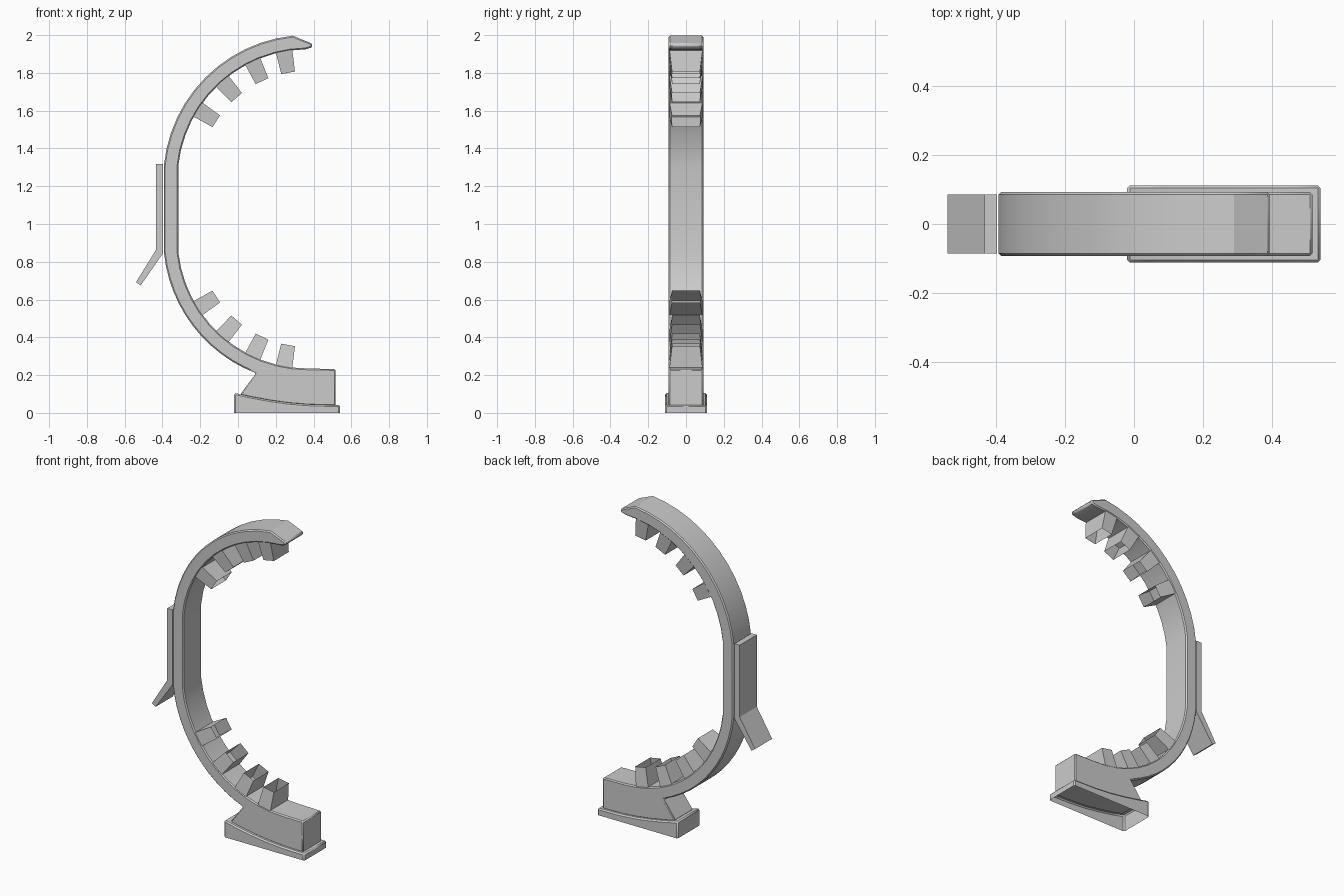
import bpy, bmesh
from math import sin, cos, radians, asin

if "Cube" in bpy.data.objects:
    bpy.data.objects.remove(bpy.data.objects["Cube"])

CX, TOP_Z, LOW_Z = 0.37, 1.235, 0.925      # centres of the two arcs
R_OUT, R_IN = 0.766, 0.69


def finish(bm, name, bevel=0.0):
    bmesh.ops.recalc_face_normals(bm, faces=bm.faces)
    me = bpy.data.meshes.new(name)
    bm.to_mesh(me)
    bm.free()
    ob = bpy.data.objects.new(name, me)
    bpy.context.collection.objects.link(ob)
    if bevel:
        m = ob.modifiers.new("edge_bevel", 'BEVEL')
        m.width, m.segments = bevel, 1
        m.limit_method, m.angle_limit = 'ANGLE', radians(40)
    return ob


def prism(pts, half):
    """Closed x-z profile extruded symmetrically along y."""
    bm = bmesh.new()
    a = [bm.verts.new((x, -half, z)) for x, z in pts]
    b = [bm.verts.new((x, half, z)) for x, z in pts]
    bm.faces.new(a)
    bm.faces.new(b[::-1])
    for i in range(len(pts)):
        j = (i + 1) % len(pts)
        bm.faces.new((a[i], a[j], b[j], b[i]))
    bmesh.ops.recalc_face_normals(bm, faces=bm.faces)
    return bm


def arc(r, start, end, up, n=12):
    """Left-hand arc points; angles in degrees from vertical."""
    cz = TOP_Z if up > 0 else LOW_Z
    out = []
    for i in range(n + 1):
        t = radians(start + (end - start) * i / n)
        out.append((CX - r * sin(t), cz + up * r * cos(t)))
    return out


# C-shaped arch with its pedestal, one continuous profile
top_curve = [(-0.02, 0.106), (0.07, 0.086), (0.17, 0.068), (0.27, 0.054),
             (0.37, 0.046), (0.46, 0.043), (0.54, 0.042)]
profile = arc(R_OUT, 6, 84.4, 1) + arc(R_OUT, 84.4, 21, -1)
profile += [(0.01, 0.095)] + [(x, z - 0.006) for x, z in top_curve[1:-1]]
profile += [(0.517, 0.036), (0.517, 0.232)]
profile += arc(R_IN, 0, 83.8, -1) + arc(R_IN, 83.8, 1, 1)
profile += [(0.393, 1.935), (0.393, 1.955)]
arch = finish(prism(profile, 0.092), "arch_and_pedestal", 0.007)

# Base skirt, open underneath
bm = prism([(-0.02, 0), (0.54, 0)] + top_curve[::-1], 0.112)
bottom = [f for f in bm.faces if all(v.co.z < 1e-5 for v in f.verts)]
bmesh.ops.delete(bm, geom=bottom, context='FACES_ONLY')
base = finish(bm, "base_skirt", 0.008)

# Back plate and its angled flap
finish(prism([(-0.433, 1.317), (-0.397, 1.317), (-0.397, 0.845), (-0.433, 0.865)], 0.085), "back_plate")
finish(prism([(-0.433, 0.865), (-0.397, 0.845), (-0.515, 0.675), (-0.54, 0.692)], 0.085), "back_flap")

# Tapered hollow blocks on the inside of both arcs, open at the tip
for up, label in ((1, "upper"), (-1, "lower")):
    cz = TOP_Z if up > 0 else LOW_Z
    for k, deg in enumerate((10.5, 25, 41, 57.5)):
        t = radians(deg)
        bm = bmesh.new()
        rings = []
        for r, w, d in ((0.692, 0.044, 0.088), (0.575, 0.037, 0.074)):
            ring = []
            for sw, sd in ((-1, -1), (1, -1), (1, 1), (-1, 1)):
                x = CX - r * sin(t) + sw * w * cos(t)
                z = cz + up * (r * cos(t) + sw * w * sin(t))
                ring.append(bm.verts.new((x, sd * d, z)))
            rings.append(ring)
        p, q = rings
        bm.faces.new(p)
        for i in range(4):
            j = (i + 1) % 4
            bm.faces.new((p[i], p[j], q[j], q[i]))
        finish(bm, f"{label}_block_{k + 1}")

# Smooth the long curves, keep edges crisp
for ob in (arch, base):
    bpy.ops.object.select_all(action='DESELECT')
    ob.select_set(True)
    bpy.context.view_layer.objects.active = ob
    bpy.ops.object.shade_smooth_by_angle(angle=radians(30))
